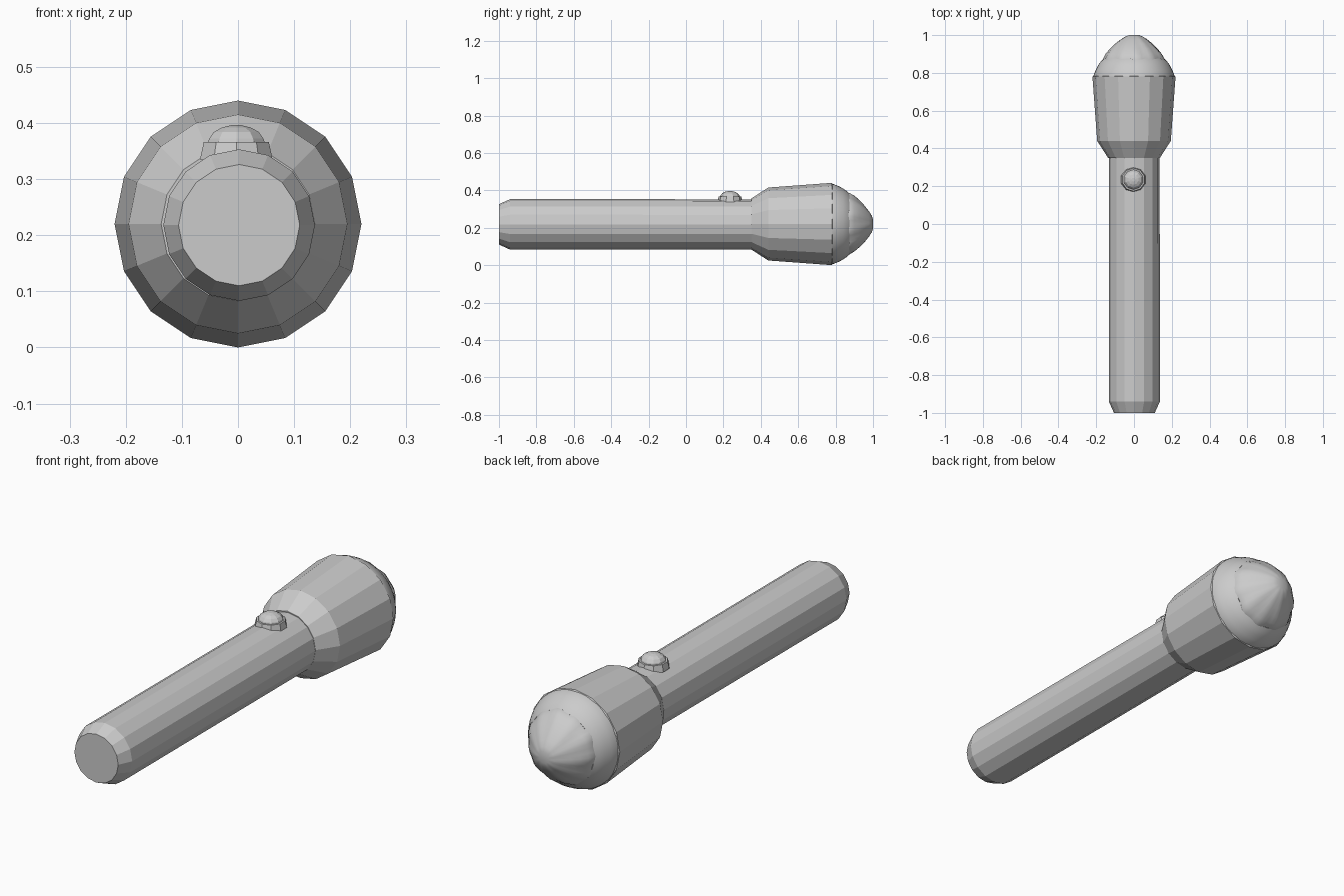
import bpy, bmesh, math
from mathutils import Vector

if "Cube" in bpy.data.objects:
    bpy.data.objects.remove(bpy.data.objects["Cube"])

AXIS_Z = 0.22


def lathe(name, profile, sides, place, smooth=None, wobble=None, caps=True):
    """Revolve (radius, height) pairs; place(a, b, h) maps them to space."""
    bm = bmesh.new()
    rings = []
    for k, (r, h) in enumerate(profile):
        ring = []
        for i in range(sides):
            t = 2 * math.pi * i / sides
            rr = r * (wobble(t, k) if wobble else 1)
            ring.append(bm.verts.new(place(rr * math.sin(t), rr * math.cos(t), h)))
        rings.append(ring)
    for lo, hi in zip(rings, rings[1:]):
        for i in range(sides):
            j = (i + 1) % sides
            bm.faces.new((lo[i], lo[j], hi[j], hi[i]))
    if caps:
        bm.faces.new(rings[0])
        bm.faces.new(rings[-1])
    bmesh.ops.recalc_face_normals(bm, faces=bm.faces)
    mesh = bpy.data.meshes.new(name)
    bm.to_mesh(mesh)
    bm.free()
    obj = bpy.data.objects.new(name, mesh)
    bpy.context.collection.objects.link(obj)
    if smooth:
        bpy.ops.object.select_all(action='DESELECT')
        obj.select_set(True)
        bpy.context.view_layer.objects.active = obj
        bpy.ops.object.shade_smooth_by_angle(angle=math.radians(smooth))
    return obj


def along_y(a, b, h):
    return Vector((a, h, AXIS_Z + b))


def upright(a, b, h):
    return Vector((a - 0.003, 0.235 + b, h))


# Handle tube with chamfered tail
lathe("handle", [(0.108, -1.0), (0.135, -0.94), (0.134, 0.37)], 16,
      lambda a, b, h: Vector((a + 0.002, h, AXIS_Z - 0.002 + b)))

# Flared head
lathe("head", [(0.137, 0.35), (0.195, 0.44), (0.22, 0.78), (0.205, 0.79)],
      16, along_y)

# Rounded bezel around the lens
lathe("bezel", [(0.214, 0.775), (0.213, 0.79), (0.203, 0.815), (0.190, 0.84),
                (0.176, 0.86), (0.160, 0.875), (0.150, 0.873)],
      48, along_y, smooth=50)

# Crinkled domed lens
lathe("lens", [(0.163, 0.85), (0.162, 0.875), (0.148, 0.90), (0.126, 0.927),
               (0.098, 0.954), (0.068, 0.978), (0.045, 0.993), (0.025, 1.0)],
      48, along_y, smooth=40,
      wobble=lambda t, k: 1 + 0.02 * math.sin(11 * t + 0.4 * k)
      + 0.012 * math.sin(5 * t + k))

# Switch: faceted collar and small domed button
lathe("switch_collar", [(0.068, 0.335), (0.061, 0.366), (0.052, 0.366)],
      10, upright)
lathe("switch_button", [(0.054, 0.362), (0.051, 0.372), (0.042, 0.384),
                        (0.027, 0.392), (0.010, 0.396)], 10, upright)
